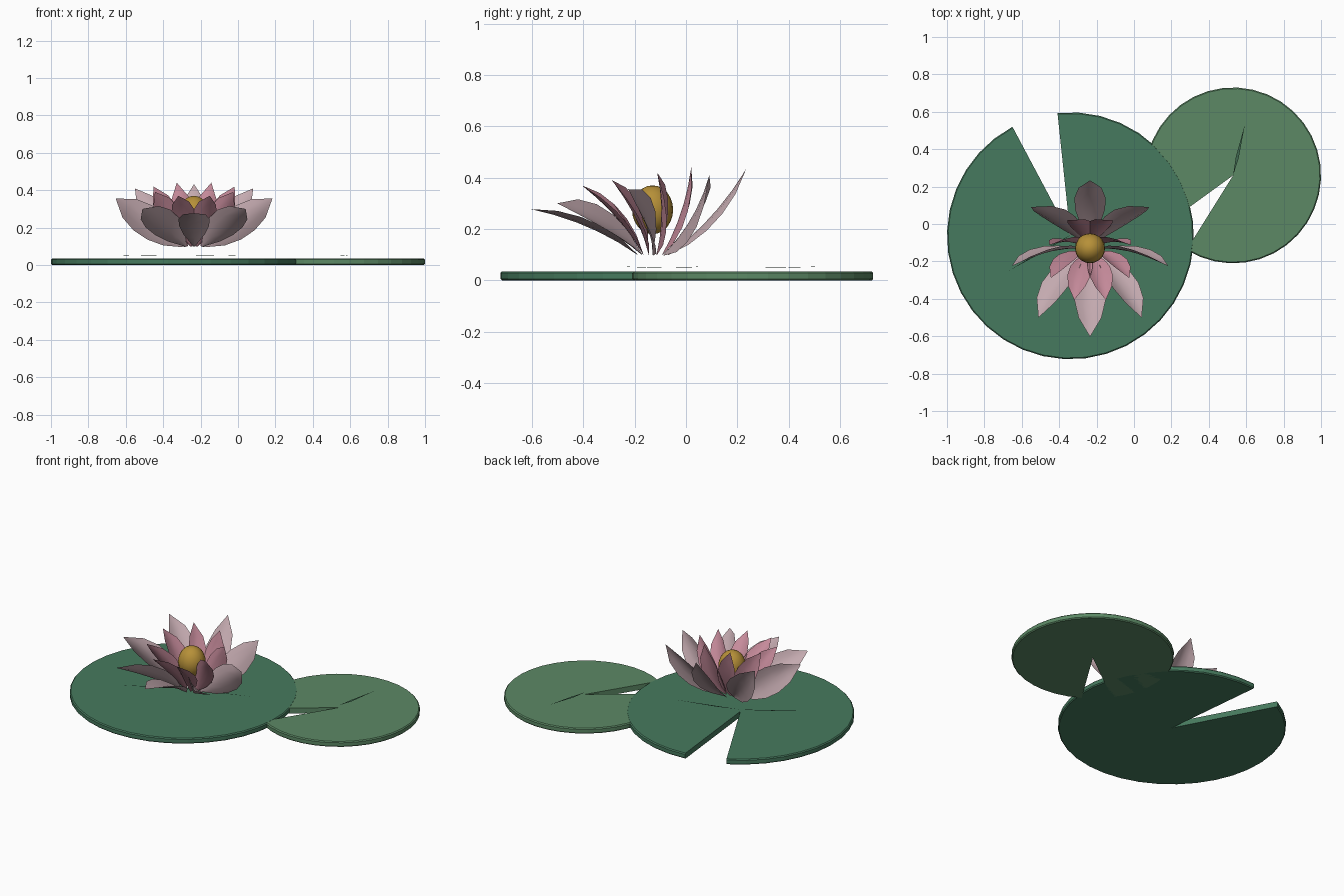
import bpy, bmesh
from math import radians, sin, cos
from mathutils import Matrix, Vector

if "Cube" in bpy.data.objects:
    bpy.data.objects.remove(bpy.data.objects["Cube"])


def material(name, rgb):
    m = bpy.data.materials.new(name)
    m.diffuse_color = (*rgb, 1)
    m.use_nodes = True
    m.node_tree.nodes["Principled BSDF"].inputs["Base Color"].default_value = m.diffuse_color
    return m


def finish(bm, name, mat, smooth=False):
    me = bpy.data.meshes.new(name)
    bm.to_mesh(me)
    bm.free()
    me.materials.append(mat)
    for p in me.polygons:
        p.use_smooth = smooth
    ob = bpy.data.objects.new(name, me)
    bpy.context.collection.objects.link(ob)
    return ob


# Notched disc, with its wedge cut around the given angle range
def lily_pad(name, cx, cy, r, notch_start, notch_end, top, mat, segs=34):
    bm = bmesh.new()
    sweep = 360 - (notch_end - notch_start)
    angles = [radians(notch_end + sweep * i / segs) for i in range(segs + 1)]
    rings = []
    for rad, z in ((r - .006, 0), (r, .006), (r, top - .006), (r - .006, top)):
        ring = [bm.verts.new((cx, cy, z))]
        ring += [bm.verts.new((cx + rad * cos(a), cy + rad * sin(a), z)) for a in angles]
        rings.append(ring)
    n = segs + 2
    for lo, hi in zip(rings, rings[1:]):
        for i in range(n):
            j = (i + 1) % n
            bm.faces.new((lo[i], lo[j], hi[j], hi[i]))
    for i in range(1, n - 1):
        bm.faces.new((rings[-1][0], rings[-1][i], rings[-1][i + 1]))
        bm.faces.new((rings[0][0], rings[0][i + 1], rings[0][i]))
    bmesh.ops.recalc_face_normals(bm, faces=bm.faces)
    finish(bm, name, mat)


# Thin sliver lying just above a pad
def vein(name, cx, cy, angle, length, mat, width=.005):
    bm = bmesh.new()
    d = Vector((cos(radians(angle)), sin(radians(angle)), 0))
    s = Vector((-d.y, d.x, 0)) * width
    c = Vector((cx, cy, .048))
    pts = (c, c + d * length * .35 - s, c + d * length + Vector((0, 0, .006)), c + d * length * .35 + s)
    bm.faces.new([bm.verts.new(p) for p in pts])
    finish(bm, name, mat)


# Half widths of a petal from base to tip, relative to its widest point
PROFILE = (.06, .68, .97, 1, .74, 0)
CENTRE = Vector((-.235, -.13, .1))


# Cupped petal built upright, curling to the front, then leaned outwards
def petal(name, phi, lean, length, half_width, curl, cup, base_r, mat):
    bm = bmesh.new()
    out = Vector((cos(phi), sin(phi), 0))
    rot = Matrix.Rotation(lean, 3, Vector((-out.y, out.x, 0)))
    rows = []
    last = len(PROFILE) - 1
    for k, w in enumerate(PROFILE):
        t = k / last
        row = []
        for u in ((-1, -.5, 0, .5, 1) if w else (0,)):
            p = Vector((u * w * half_width, cup * w * u * u - curl * t * t, length * t))
            row.append(bm.verts.new(CENTRE + out * base_r + rot @ p))
        rows.append(row)
    for a, b in zip(rows, rows[1:]):
        for i in range(4):
            if len(b) == 1:
                bm.faces.new((a[i], a[i + 1], b[0]))
            else:
                bm.faces.new((a[i], a[i + 1], b[i + 1], b[i]))
    finish(bm, name, mat, True)


dark_green = material("dark_green", (.062, .195, .112))
light_green = material("light_green", (.107, .25, .13))
vein_green = material("vein_green", (.05, .14, .08))
pale_pink = material("pale_pink", (.55, .4, .43))
pink = material("pink", (.57, .26, .33))
gold = material("gold", (.47, .28, .04))

# Pads
lily_pad("large_pad", -.34, -.063, .66, 96, 118, .035, dark_green)
lily_pad("small_pad", .53, .26, .47, 216, 238, .0345, light_green)
vein("large_vein_right", -.34, -.06, 17, .41, vein_green)
vein("large_vein_left", -.34, -.06, 210, .38, vein_green)
vein("small_vein", .53, .26, 77, .28, vein_green, .008)

# Two rings of eight petals, staggered
for i in range(8):
    petal(f"outer_petal_{i}", radians(45 * i), radians(54.6), .44, .083, .095, .027, .06, pale_pink)
    petal(f"inner_petal_{i}", radians(45 * i + 22.5), radians(32), .36, .063, .072, .024, .04, pink)

# Golden heart
bm = bmesh.new()
bmesh.ops.create_uvsphere(bm, u_segments=20, v_segments=12, radius=1,
                          matrix=Matrix.Translation((-.235, -.13, .275)) @ Matrix.Diagonal((.08, .08, .095, 1)))
finish(bm, "flower_heart", gold, True)
